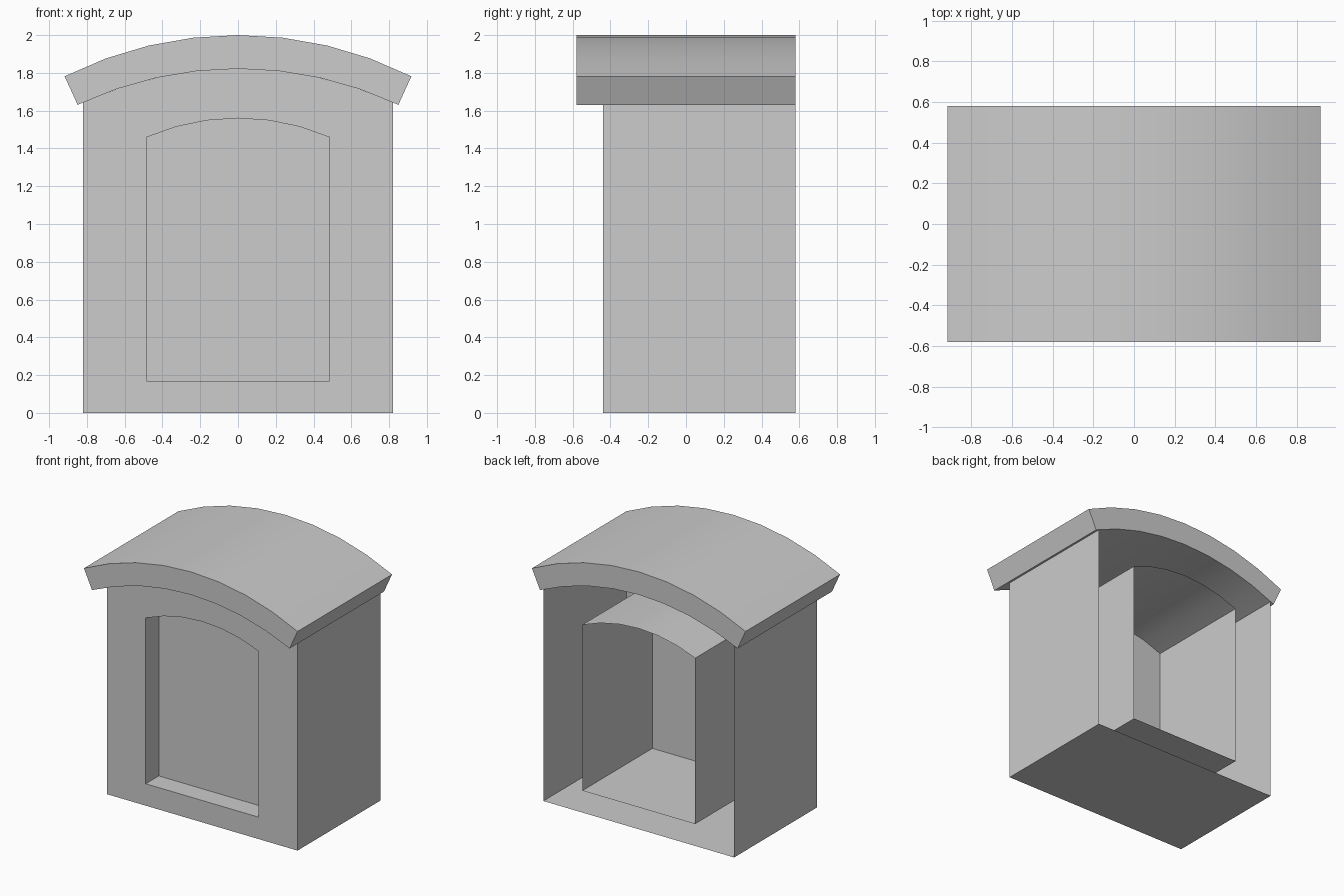
import bpy
import bmesh
import math

cube = bpy.data.objects.get("Cube")
if cube:
    bpy.data.objects.remove(cube, do_unlink=True)

# Single plain grey
GREY = (0.604, 0.604, 0.604, 1)
grey = bpy.data.materials.new("plain grey")
grey.use_nodes = True
grey.diffuse_color = GREY
grey.node_tree.nodes["Principled BSDF"].inputs["Base Color"].default_value = GREY

ROOF_Y = 0.58
FRONT_Y, BACK_Y = -0.44, 0.58
PANEL_Y = -0.28
WALL_X = 0.82
WINDOW_X, SILL_Z = 0.485, 0.17


def arc(half, z_end, z_top, steps):
    """Circular arc in (x, z) running from +half to -half."""
    rise = z_top - z_end
    radius = (half * half + rise * rise) / (2 * rise)
    sweep = math.asin(half / radius)
    angles = [sweep * (1 - 2 * i / steps) for i in range(steps + 1)]
    return [(radius * math.sin(a), z_top - radius * (1 - math.cos(a))) for a in angles]


def ring(bm, points, y):
    return [bm.verts.new((x, y, z)) for x, z in points]


def sweep_y(bm, points, y0, y1, closed=True):
    """Sweep an (x, z) outline along y; return its two end rings."""
    a, b = ring(bm, points, y0), ring(bm, points, y1)
    n = len(points)
    for i in range(n if closed else n - 1):
        j = (i + 1) % n
        bm.faces.new((a[i], a[j], b[j], b[i]))
    return a, b


def finish(bm, name, outward=False):
    bmesh.ops.remove_doubles(bm, verts=bm.verts, dist=0.0005)
    if outward:
        bmesh.ops.recalc_face_normals(bm, faces=bm.faces)
    mesh = bpy.data.meshes.new(name)
    bm.to_mesh(mesh)
    bm.free()
    mesh.materials.append(grey)
    obj = bpy.data.objects.new(name, mesh)
    bpy.context.collection.objects.link(obj)
    bpy.ops.object.select_all(action="DESELECT")
    obj.select_set(True)
    bpy.context.view_layer.objects.active = obj
    bpy.ops.object.shade_smooth_by_angle(angle=math.radians(30))
    return obj


# Curved roof slab with radial ends
bm = bmesh.new()
roof_top = arc(0.918, 1.782, 2.0, 8)
roof_under = arc(0.849, 1.631, 1.822, 8)
front, back = sweep_y(bm, roof_top + roof_under[::-1], -ROOF_Y, ROOF_Y)
bm.faces.new(front)
bm.faces.new(back)
finish(bm, "roof", outward=True)

# Thin side walls and floor, open at the back
bm = bmesh.new()
wall_top = arc(WALL_X, 1.645, 1.822, 8)
eave = wall_top[0][1]
sweep_y(bm, [(WALL_X, eave), (WALL_X, 0), (-WALL_X, 0), (-WALL_X, eave)],
        FRONT_Y, BACK_Y, closed=False)

# Front wall around the arched opening, as two mirrored halves
window_arc = arc(WINDOW_X, 1.459, 1.56, 6)
outer = [(0, 0), (WALL_X, 0)] + wall_top[:5]
inner = window_arc[:4][::-1] + [(WINDOW_X, SILL_Z), (0, SILL_Z)]
half_wall = outer + inner
bm.faces.new(ring(bm, half_wall, FRONT_Y))
bm.faces.new(ring(bm, [(-x, z) for x, z in reversed(half_wall)], FRONT_Y))
finish(bm, "walls_and_floor")

# Arched tunnel running from the front opening to the back
window = [(-WINDOW_X, SILL_Z), (WINDOW_X, SILL_Z)] + window_arc
bm = bmesh.new()
sweep_y(bm, window, FRONT_Y, BACK_Y)
finish(bm, "recess_lining")

# Panel closing the recess
bm = bmesh.new()
bm.faces.new(ring(bm, window, PANEL_Y))
finish(bm, "recess_panel")
